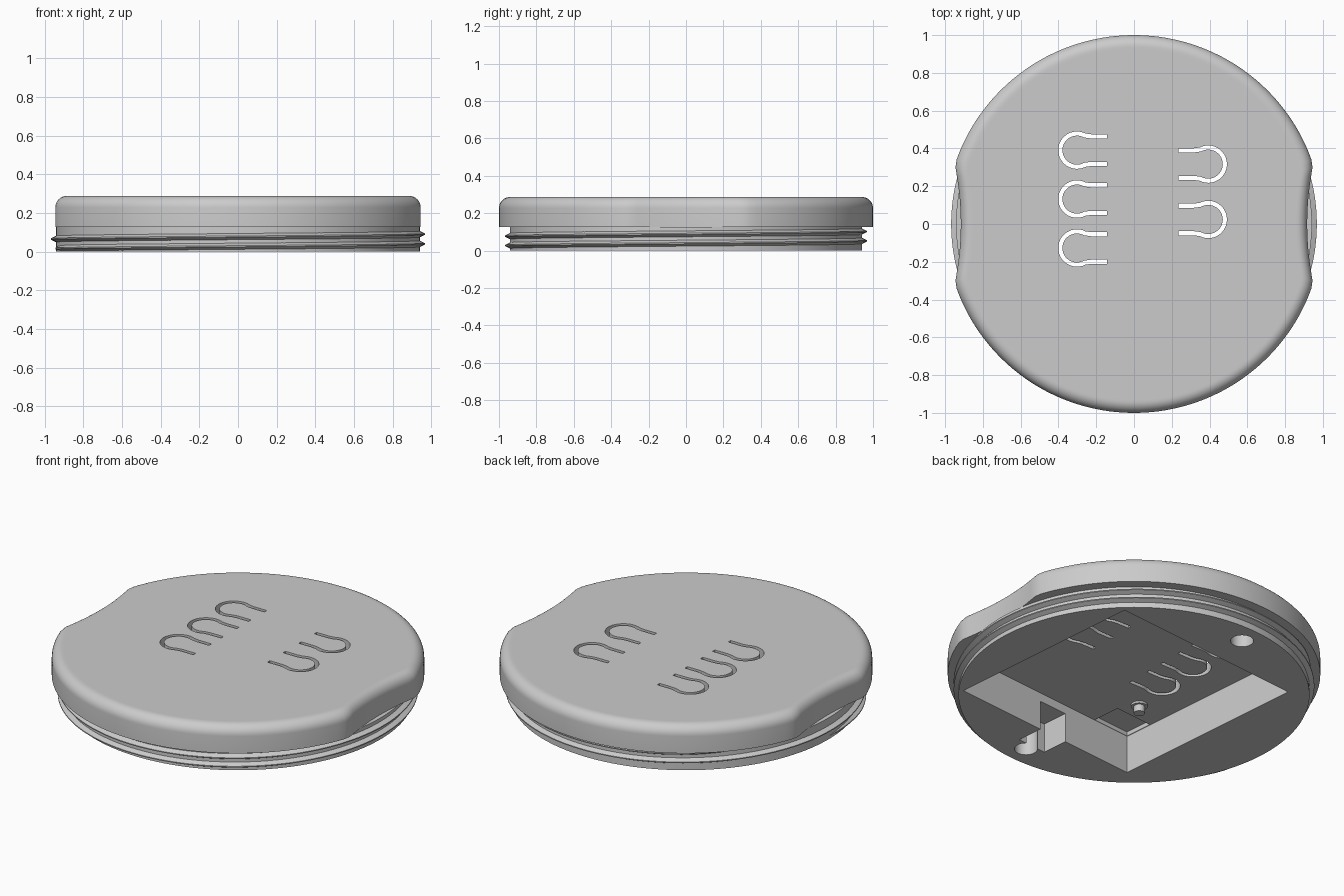
import bpy, bmesh, math
from math import sin, cos, pi, tau
from mathutils import Matrix, Vector

if "Cube" in bpy.data.objects:
    bpy.data.objects.remove(bpy.data.objects["Cube"])

grey = bpy.data.materials.new("plain_grey")
grey.use_nodes = True
grey.diffuse_color = (0.6, 0.6, 0.6, 1)
grey.node_tree.nodes["Principled BSDF"].inputs["Base Color"].default_value = (0.6, 0.6, 0.6, 1)

TURN = Matrix.Rotation(math.radians(5), 4, "Z")   # underside is turned against the lid
SIDES = 144


def loft(name, rings, closed_loop=True):
    """Skin a list of equal rings and cap both ends."""
    bm = bmesh.new()
    rows = [[bm.verts.new(p) for p in ring] for ring in rings]
    n = len(rows[0])
    for a, b in zip(rows, rows[1:]):
        for i in range(n):
            j = (i + 1) % n
            bm.faces.new((a[i], a[j], b[j], b[i]))
    bm.faces.new(rows[0][::-1])
    bm.faces.new(rows[-1])
    bmesh.ops.recalc_face_normals(bm, faces=bm.faces)
    mesh = bpy.data.meshes.new(name)
    bm.to_mesh(mesh)
    bm.free()
    mesh.materials.append(grey)
    obj = bpy.data.objects.new(name, mesh)
    bpy.context.collection.objects.link(obj)
    return obj


def prism(name, outline, z0, z1):
    return loft(name, [[(x, y, z) for x, y in outline] for z in (z0, z1)])


def circle(r, cx=0, cy=0, n=SIDES):
    return [(cx + r * cos(tau * i / n), cy + r * sin(tau * i / n)) for i in range(n)]


def box(name, x0, x1, y0, y1, z0, z1):
    return prism(name, [(x0, y0), (x1, y0), (x1, y1), (x0, y1)], z0, z1)


def smooth(obj):
    bpy.ops.object.select_all(action="DESELECT")
    obj.select_set(True)
    bpy.context.view_layer.objects.active = obj
    bpy.ops.object.shade_smooth_by_angle(angle=math.radians(32))


# Lid outline: a circle with a shallow finger scoop on each side
def lid_point(x, y):
    limit = 0.917 + 0.33 * y * y
    d = abs(x) - limit
    soft = (d + math.sqrt(d * d + 0.00006)) / 2
    return (math.copysign(abs(x) - soft, x), y) if abs(x) > 0.5 else (x, y)


lid_outline = [lid_point(x, y) for x, y in circle(1)]
TOP, SHOULDER, FILLET, ROOT = 0.287, 0.127, 0.06, 0.942


def lid_ring(inset, z):
    return [(x * (1 - inset), y * (1 - inset), z) for x, y in lid_outline]


# Plug and lid in one body, with a rounded top edge
rings = [[(x, y, z) for x, y in circle(ROOT)] for z in (0, SHOULDER)]
rings.append(lid_ring(0, SHOULDER))
for k in range(9):
    a = k / 8 * pi / 2
    rings.append(lid_ring(FILLET * (1 - cos(a)), TOP - FILLET * (1 - sin(a))))
rings.append(lid_ring(FILLET + 0.012, TOP))
lid = loft("lid_body", rings)


# Horseshoe slot outline: an open loop with two straight legs
def slot_outline(cx, cy, side):
    path = [Vector((0.158, 0.073)), Vector((0.075, 0.073))]
    for k in range(25):
        a = math.radians(62 + 236 * k / 24)
        path.append(Vector((0.088 * cos(a), 0.088 * sin(a))))
    path += [Vector((0.075, -0.073)), Vector((0.158, -0.073))]
    left, right = [], []
    for i, p in enumerate(path):
        d = (path[min(i + 1, len(path) - 1)] - path[max(i - 1, 0)]).normalized()
        off = Vector((-d.y, d.x)) * 0.011
        left.append(p + off)
        right.append(p - off)
    return [(cx + side * p.x, cy + p.y) for p in left + right[::-1]]


cutters = []
# Battery-style pocket, corner recess, wall notch and two blind holes
inner = [
    box("pocket_cutter", -0.562, 0.68, -0.615, 0.608, -0.1, 0.224),
    box("recess_cutter", -0.560, -0.315, -0.613, -0.44, 0.15, 0.25),
    box("notch_cutter", -0.094, 0.094, -0.775, -0.55, -0.08, 0.174),
]
for s in (-1, 1):
    inner.append(prism("hole_cutter", circle(0.062, 0, s * 0.82, 32), -0.09, 0.19))
for c in inner:
    c.data.transform(TURN)
cutters += inner

# Three slots on one side, two on the other
for cx, side, rows in ((-0.302, 1, (0.391, 0.132, -0.127)), (0.393, -1, (0.317, 0.024))):
    for cy in rows:
        cutters.append(prism("slot_cutter", slot_outline(cx, cy, side), 0.19, 0.35))

bpy.context.view_layer.objects.active = lid
for c in cutters:
    c.hide_render = True
    mod = lid.modifiers.new("cut", "BOOLEAN")
    mod.operation, mod.solver, mod.object = "DIFFERENCE", "EXACT", c
    bpy.ops.object.modifier_apply(modifier=mod.name)
for c in cutters:
    bpy.data.objects.remove(c)
smooth(lid)

# Screw thread: a tapered ridge swept along a rising helix
PITCH, START, END, STEPS = 0.05, -0.5, 1.4, 270
sections = []
for k in range(STEPS + 1):
    t = START + (END - START) * k / STEPS
    fade = min(1, (t - START) / 0.06, (END - t) / 0.06)
    peak = ROOT + 0.026 * max(fade, 0.02)
    z = 0.04 + PITCH * t
    a = tau * t
    profile = ((ROOT - 0.012, -0.022), (peak, -0.003), (peak, 0.003), (ROOT - 0.012, 0.022))
    sections.append([(r * cos(a), r * sin(a), max(z + dz, 0.001)) for r, dz in profile])
smooth(loft("screw_thread", sections))

# Small stepped pin hanging from the pocket ceiling
for name, r, z0 in (("pin_collar", 0.045, 0.212), ("pin", 0.03, 0.172)):
    pin = prism(name, circle(r, -0.37, -0.33, 24), z0, 0.23)
    pin.data.transform(TURN)
    smooth(pin)
